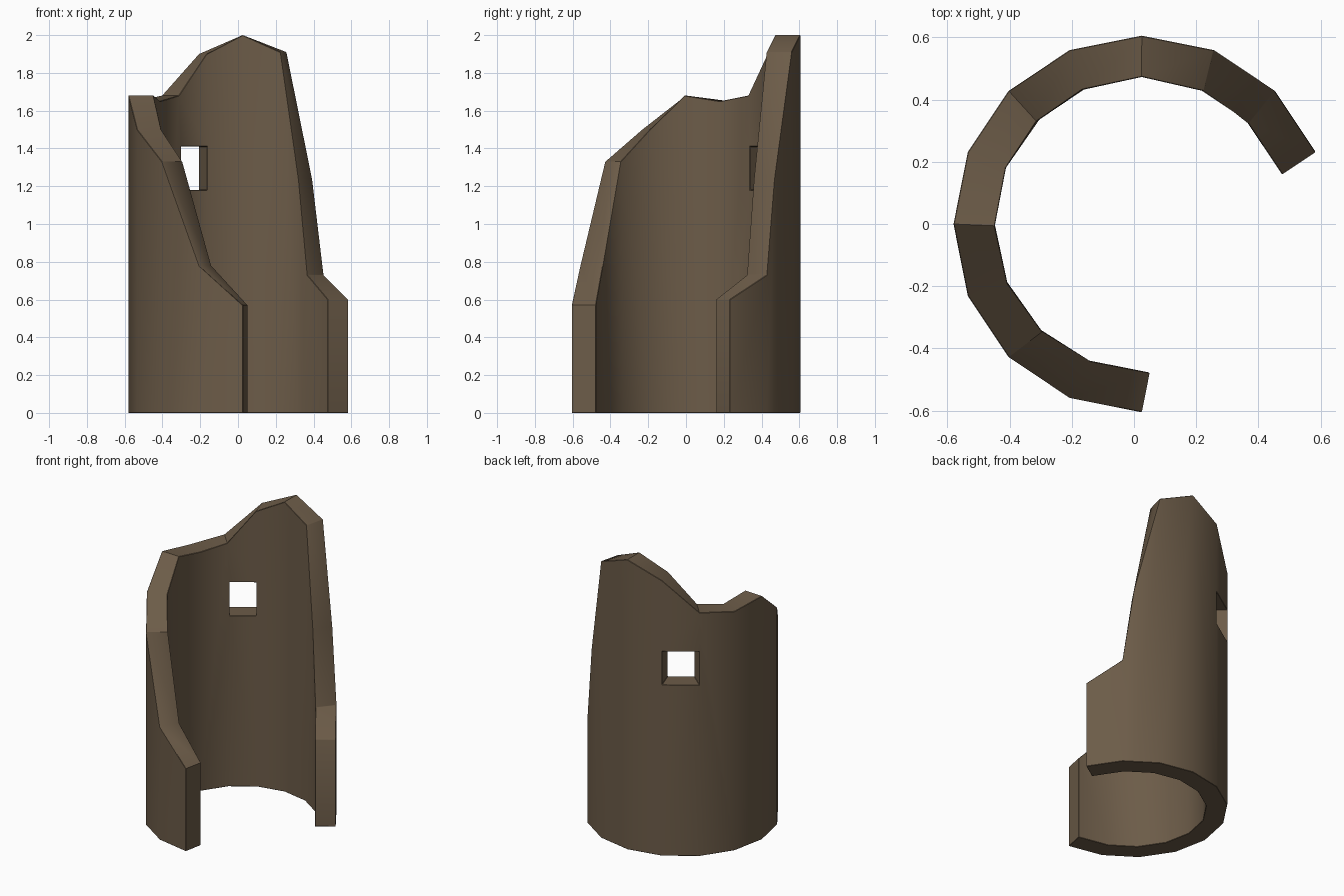
import bpy, bmesh, math

if "Cube" in bpy.data.objects:
    bpy.data.objects.remove(bpy.data.objects["Cube"])

CX, R, THICK = 0.025, 0.605, 0.13
SILL, LINTEL = 1.18, 1.41
STEP = math.radians(22.5)

stone = bpy.data.materials.new("brown_stone")
stone.diffuse_color = (0.15, 0.106, 0.065, 1)
stone.use_nodes = True
stone.node_tree.nodes["Principled BSDF"].inputs["Base Color"].default_value = stone.diffuse_color

# Broken top height at each corner of the 16-sided wall, clockwise from the front
heights = [0.57, 0.78, 1.33, 1.50, 1.68, 1.65, 1.68, 1.90, 2.00, 1.91, 0.73, 0.60]
cols = []
for i, h in enumerate(heights):
    a = math.radians(270) - i * STEP
    cols.append((CX + R * math.cos(a), R * math.sin(a), h))
# Extra break point in the steep right edge (lies on the flat panel)
p, q, t = cols[9], cols[10], 0.69
cols.insert(10, (p[0] + (q[0] - p[0]) * t, p[1] + (q[1] - p[1]) * t, 1.24))

# Wall sheet: one panel per side, with the window left open
bm = bmesh.new()
WIN = 6
col_verts = []
for i, (x, y, h) in enumerate(cols):
    zs = [0, SILL, LINTEL, h] if i in (WIN, WIN + 1) else [0, h]
    col_verts.append([bm.verts.new((x, y, z)) for z in zs])
for i in range(len(cols) - 1):
    a, b = col_verts[i], col_verts[i + 1]
    if i == WIN:
        for j in (0, 2):
            bm.faces.new((b[j], a[j], a[j + 1], b[j + 1]))
    else:
        bm.faces.new([b[0]] + a + b[:0:-1])
mesh = bpy.data.meshes.new("ruined_tower_wall")
bm.to_mesh(mesh)
bm.free()
mesh.materials.append(stone)
wall = bpy.data.objects.new("ruined_tower_wall", mesh)
bpy.context.collection.objects.link(wall)
bpy.context.view_layer.objects.active = wall
wall.select_set(True)

# Wall thickness and slightly worn edges
sol = wall.modifiers.new("thickness", 'SOLIDIFY')
sol.thickness, sol.offset, sol.use_even_offset = THICK, -1, True
bev = wall.modifiers.new("worn_edges", 'BEVEL')
bev.width, bev.segments = 0.012, 1
bev.limit_method, bev.angle_limit = 'ANGLE', math.radians(50)
for m in ("thickness", "worn_edges"):
    bpy.ops.object.modifier_apply(modifier=m)
bpy.ops.object.shade_smooth_by_angle(angle=math.radians(35))
